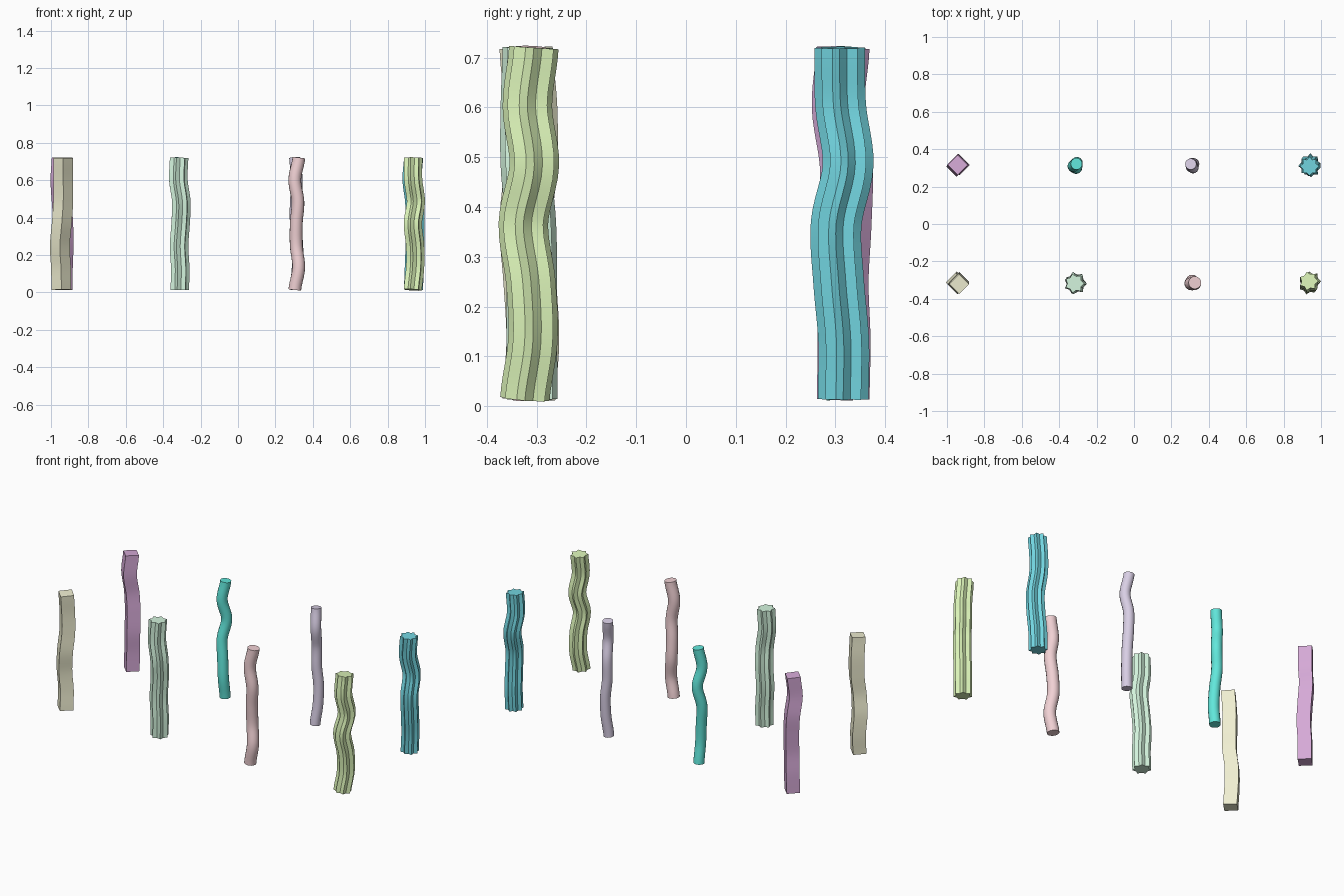
import bpy, bmesh, math
from mathutils import Vector

if "Cube" in bpy.data.objects:
    bpy.data.objects.remove(bpy.data.objects["Cube"])

Z0, Z1 = 0.014, 0.72      # path height range
STEP = 0.627              # grid spacing
RINGS = 36


def profile(kind, r, n):
    """Cross-section outline: square, round or star."""
    if kind == "star":
        return [Vector(((r if i % 2 == 0 else r * 0.74) * math.cos(math.pi * i / n),
                        (r if i % 2 == 0 else r * 0.74) * math.sin(math.pi * i / n), 0))
                for i in range(2 * n)]
    return [Vector((r * math.cos(2 * math.pi * i / n), r * math.sin(2 * math.pi * i / n), 0))
            for i in range(n)]


def path_point(offs, t):
    """Smooth path through evenly spaced sideways offsets (thousandths)."""
    m = len(offs) - 1
    f = min(max(t, 0), 1) * m
    i = min(int(f), m - 1)
    u = f - i
    p = [Vector(offs[min(max(k, 0), m)]) / 1000 for k in range(i - 1, i + 3)]
    xy = 0.5 * (2 * p[1] + (p[2] - p[0]) * u + (2 * p[0] - 5 * p[1] + 4 * p[2] - p[3]) * u * u
                + (3 * p[1] - p[0] - 3 * p[2] + p[3]) * u ** 3)
    return Vector((xy.x, xy.y, Z0 + (Z1 - Z0) * t))


def wavy_column(name, col, row, section, color, offs):
    bm = bmesh.new()
    outline = profile(*section)
    rings = []
    for k in range(RINGS + 1):
        t = k / RINGS
        tangent = path_point(offs, min(t + 0.01, 1)) - path_point(offs, max(t - 0.01, 0))
        q = Vector((0, 0, 1)).rotation_difference(tangent)
        c = path_point(offs, t)
        rings.append([bm.verts.new(c + q @ p) for p in outline])
    n = len(outline)
    for a, b in zip(rings, rings[1:]):
        for i in range(n):
            j = (i + 1) % n
            bm.faces.new((a[i], a[j], b[j], b[i]))
    bm.faces.new(rings[0][::-1])
    bm.faces.new(rings[-1])
    me = bpy.data.meshes.new(name)
    bm.to_mesh(me)
    bm.free()
    me.shade_smooth()
    me.set_sharp_from_angle(angle=math.radians(30))
    mat = bpy.data.materials.new(name + "_color")
    mat.diffuse_color = (*color, 1)
    mat.use_nodes = True
    mat.node_tree.nodes["Principled BSDF"].inputs["Base Color"].default_value = mat.diffuse_color
    me.materials.append(mat)
    ob = bpy.data.objects.new(name, me)
    ob.location = ((col - 1.5) * STEP, (row - 0.5) * STEP, 0)
    bpy.context.collection.objects.link(ob)


# Square columns
wavy_column("square_column_front", 0, 0, ("square", 0.053, 4), (0.87, 0.86, 0.64),
            [(-4, -2), (-6, 6), (-12, 0), (-2, -8), (6, 2), (6, 2), (6, -8)])
wavy_column("square_column_back", 0, 1, ("square", 0.053, 4), (0.67, 0.40, 0.68),
            [(2, 2), (4, 4), (8, 0), (6, 6), (-2, 8), (-9, -8), (-2, 2)])
# Star and round columns in the second file
wavy_column("star_column_front", 1, 0, ("star", 0.052, 7), (0.65, 0.90, 0.72),
            [(0, 5), (2, 4), (-4, 4), (4, 2), (8, -8), (-8, -8), (-4, -4)])
wavy_column("round_column_back", 1, 1, ("round", 0.031, 16), (0.12, 0.80, 0.71),
            [(7, 0), (5, -14), (-1, -12), (-10, -4), (8, 14), (-11, -4), (6, 8)])
# Round columns in the third file
wavy_column("round_column_front", 2, 0, ("round", 0.034, 16), (0.88, 0.64, 0.66),
            [(-10, -2), (11, -6), (-2, 8), (-2, 2), (7, -6), (-10, -6), (12, 0)])
wavy_column("round_column_third", 2, 1, ("round", 0.030, 16), (0.69, 0.62, 0.78),
            [(-7, -8), (4, 4), (5, 9), (-6, 6), (-6, 8), (2, -13), (-10, 7)])
# Star columns on the right
wavy_column("star_column_right_front", 3, 0, ("star", 0.051, 7), (0.71, 0.90, 0.48),
            [(-8, -10), (4, 6), (4, 2), (-8, -13), (8, 9), (-6, -5), (-6, 8)])
wavy_column("star_column_right_back", 3, 1, ("star", 0.051, 8), (0.17, 0.67, 0.75),
            [(-2, 2), (2, 3), (6, -7), (6, -12), (4, 12), (-10, -3), (-2, -5)])
